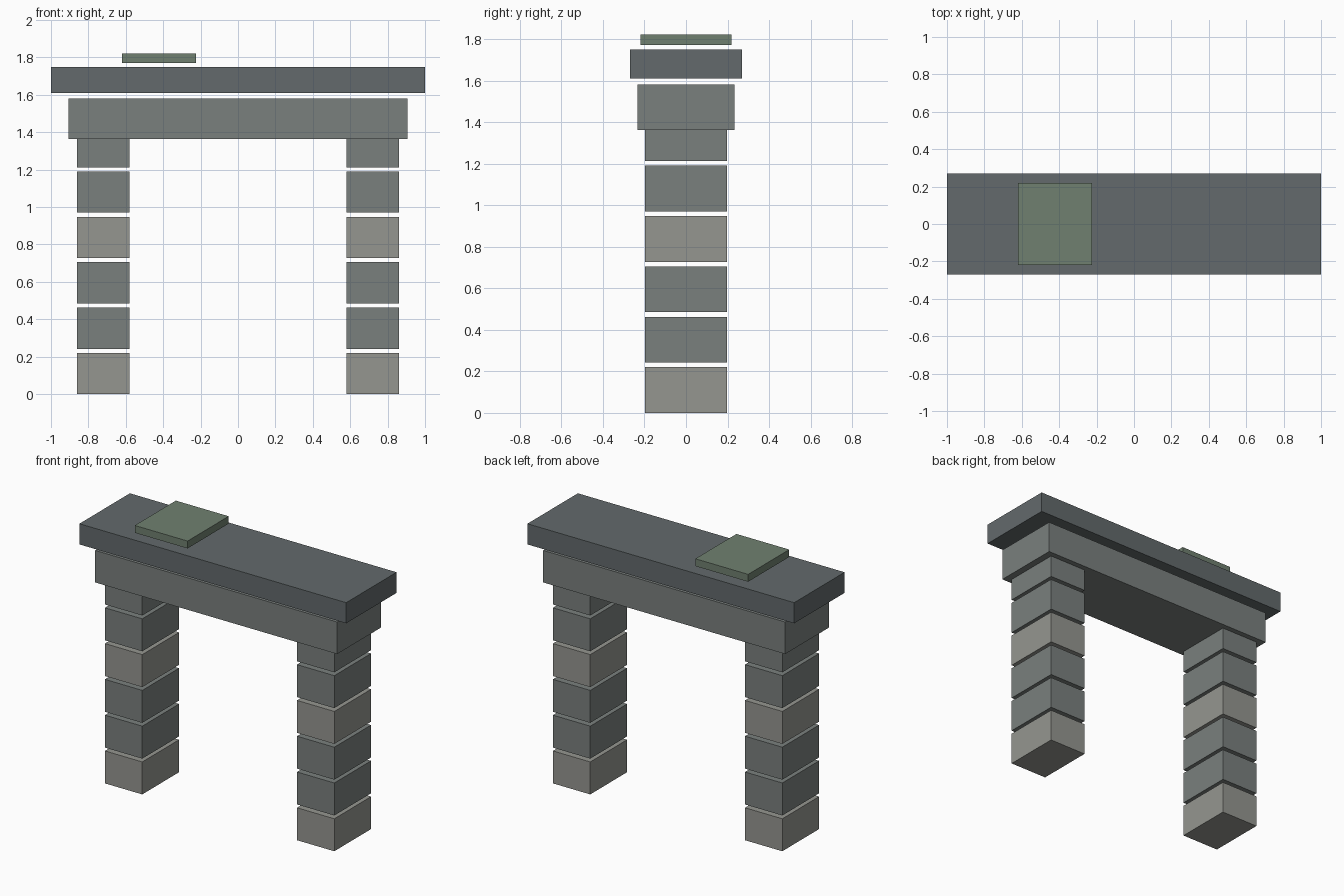
import bpy

if "Cube" in bpy.data.objects:
    bpy.data.objects.remove(bpy.data.objects["Cube"])


def material(name, rgb):
    mat = bpy.data.materials.new(name)
    mat.diffuse_color = (*rgb, 1)
    mat.use_nodes = True
    mat.node_tree.nodes["Principled BSDF"].inputs["Base Color"].default_value = mat.diffuse_color
    return mat


pale = material("pale_stone", (0.30, 0.305, 0.28))
stone = material("grey_stone", (0.195, 0.216, 0.208))
dark = material("dark_stone", (0.125, 0.144, 0.150))
green = material("moss_green", (0.162, 0.216, 0.162))


def box(name, x, z0, size, mat):
    """Box centred on y = 0, with its bottom at z0."""
    bpy.ops.mesh.primitive_cube_add(size=1, location=(x, 0, z0 + size[2] / 2))
    obj = bpy.context.object
    obj.name = name
    obj.scale = size
    bpy.ops.object.transform_apply(location=False, rotation=False, scale=True)
    obj.data.materials.append(mat)
    return obj


# Two pillars of stacked blocks, every third course paler
for side, x in (("left", -0.72), ("right", 0.72)):
    for i in range(6):
        box(f"{side}_pillar_block_{i + 1}", x, i * 0.2425, (0.28, 0.394, 0.22),
            pale if i % 3 == 0 else stone)

# Lintel resting over the top blocks
box("lintel", 0, 1.363, (1.814, 0.467, 0.217), stone)

# Cap slab floating just above the lintel
box("cap_slab", 0, 1.61, (2.0, 0.54, 0.14), dark)

# Moss patch above the slab
box("moss_patch", -0.422, 1.771, (0.396, 0.44, 0.05), green)
